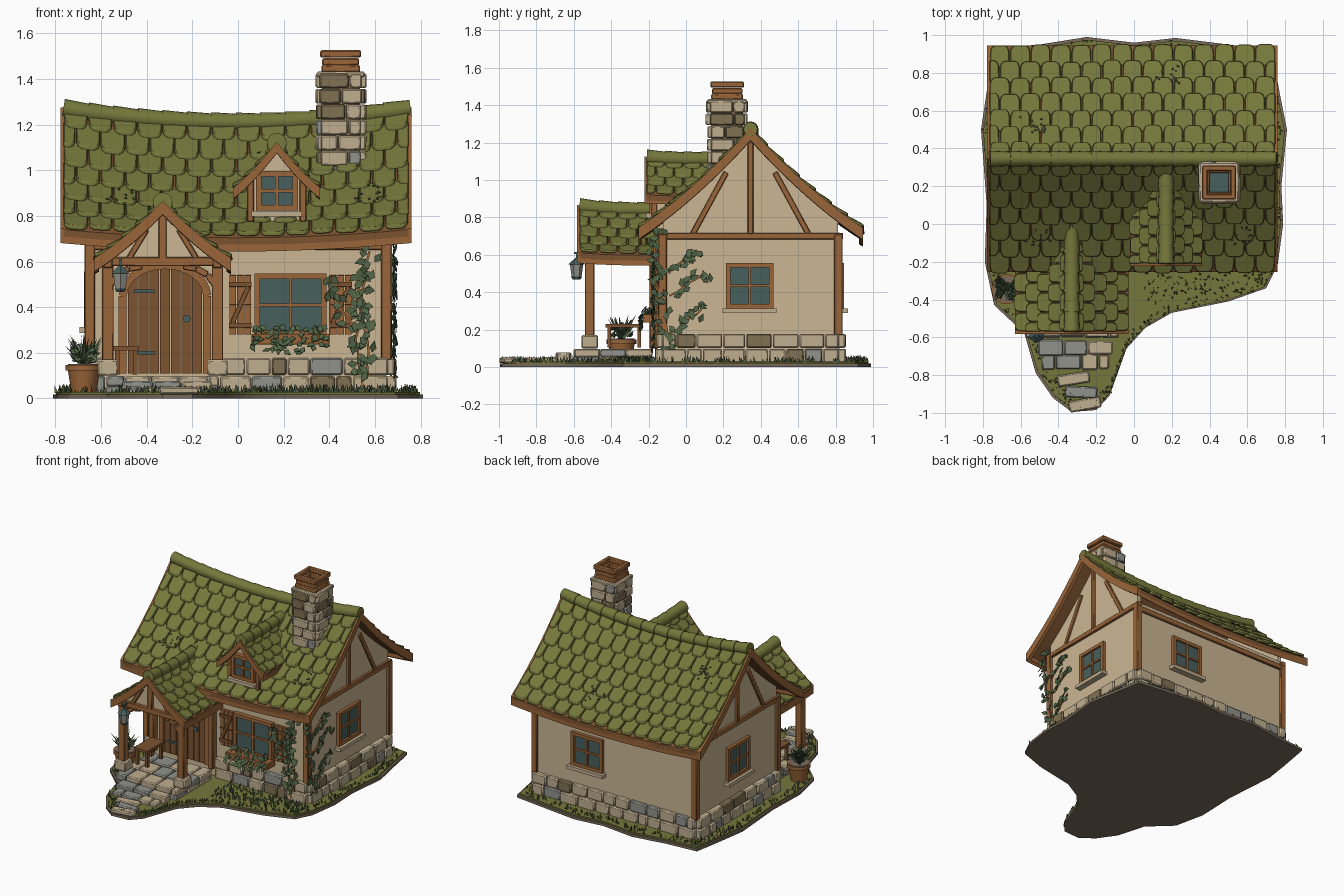
import bpy, bmesh, math, random
from mathutils import Vector as V, Matrix as M
random.seed(4)
R, MAT, parts = random.uniform, {}, []
if "Cube" in bpy.data.objects:
    bpy.data.objects.remove(bpy.data.objects["Cube"], do_unlink=True)
for name, rgb in dict(moss=(.178, .186, .044), plaster=(.6, .47, .295), wood=(.32, .13, .041), dark_wood=(.2, .086, .03),
                      tan_stone=(.53, .43, .28), grey_stone=(.29, .29, .265), brown_stone=(.22, .165, .09),
                      glass=(.064, .117, .11), leaf=(.08, .125, .06), soil=(.19, .145, .105)).items():
    MAT[name] = mat = bpy.data.materials.new(name)
    mat.use_nodes, mat.diffuse_color = True, (*rgb, 1)
    mat.node_tree.nodes["Principled BSDF"].inputs["Base Color"].default_value = (*rgb, 1)

# Helpers: each adds to the latest part
def part(name, mats, bevel=0):
    parts.append((bmesh.new(), name, mats, bevel))
def vert(p):
    return parts[-1][0].verts.new(p)
def face(verts, m=0):
    parts[-1][0].faces.new(verts).material_index = m
def paint(res, m):
    for f in {f for v in res["verts"] for f in v.link_faces}:
        f.material_index = m
def box(c, s, m=0, rot=M()):
    paint(bmesh.ops.create_cube(parts[-1][0], size=1, matrix=M.Translation(c) @ rot @ M.Diagonal((*s, 1))), m)
def beam(a, b, w, d, m=0):
    a, b = V(a), V(b)
    box((a + b) / 2, ((b - a).length, w, d), m, (b - a).to_track_quat("X", "Z").to_matrix().to_4x4())
def cone(c, r1, r2, h, n=16, m=0, rot=M()):
    paint(bmesh.ops.create_cone(parts[-1][0], cap_ends=True, segments=n, radius1=r1, radius2=r2, depth=h,
                                matrix=M.Translation(c) @ rot), m)
def prism(pts, off, m=0):
    a, b = [vert(p) for p in pts], [vert(V(p) + V(off)) for p in pts]
    for f in [a, b[::-1]] + [[a[i - 1], a[i], b[i], b[i - 1]] for i in range(len(a))]:
        face(f, m)
def leaf(p, r, out):
    # thin leaf facing roughly outward
    d = (V(out) + V((R(-.4, .4), R(-.4, .4), R(-.2, .5)))).normalized()
    q = d.to_track_quat("Z", "Y") @ M.Rotation(R(0, 6), 3, "Z").to_quaternion()
    prism([V(p) + q @ V(k) * r for k in ((-1, 0, 0), (-.2, -.65, 0), (1, 0, 0), (-.2, .65, 0))], d * .004)
def blade(p, r, h, lean, m=0):
    d, tip = M.Rotation(R(0, 6), 3, "Z") @ V((r, 0, 0)), V((R(-lean, lean), R(-lean, lean), h))
    face([vert(k) for k in (V(p) - d, V(p) + d, V(p) + tip)], m)
def span(a, b, n):
    return [a + (b - a) * i / n for i in range(n + 1)]
def course(a, b, z0, z1, depth, mix=(0, 0, 0, 0, 0, 1, 2)):
    # one row of uneven stones from a to b
    a, b, pos = V(a), V(b), 0
    d, length = (b - a).normalized(), (b - a).length
    while pos < length - .01:
        w = R(.07, .15)
        w = length - pos if length - pos - w < .05 else w
        box((*(a + d * (pos + w / 2)), (z0 + z1) / 2), (w - .006, depth + R(-.012, .012), z1 - z0 - .005),
            random.choice(mix), M.Rotation(math.atan2(d.y, d.x), 4, "Z"))
        pos += w
def shell(P, ss, ts, lo, hi, m=0):
    # solid layer following a roof surface
    g, bm = [[vert(P(s, t, lo)) for t in ts] for s in ss], parts[-1][0]
    fs = [bm.faces.new((a[j], b[j], b[j + 1], a[j + 1])) for a, b in zip(g, g[1:]) for j in range(len(ts) - 1)]
    for f in fs:
        f.material_index = m
    top = bmesh.ops.extrude_face_region(bm, geom=fs, use_keep_orig=True)["geom"]
    bmesh.ops.translate(bm, vec=(0, 0, hi - lo), verts=[v for v in top if isinstance(v, bmesh.types.BMVert)])

# Roofs: decking with edge boards, clipped shingles, ridge caps
def roof(name, axis, c, s0, s1, half, zr, drop, sag, rows, cols, edge):
    def P(s, t, lift):
        z = zr - drop * (1.25 * abs(t) - .25 * t * t) - sag * 4 * s * (1 - s) * (1 - .4 * abs(t)) + lift
        along, across = s0 + (s1 - s0) * s, c + half * t
        return V((along, across, z) if axis == "x" else (across, along, z))
    part(name + "_timber", "wood dark_wood")
    shell(P, span(0, 1, 12), span(-1, 1, 20), -.03, 0, 1)
    e = .0125 / (s1 - s0)
    for q in (0, 1):
        shell(P, [q - e, q + e], span(-1, 1, 20), -edge, .004)
        shell(P, span(0, 1, 12), [(2 * q - 1) * (1 - .02 / half), 2 * q - 1], -edge, -.002)
    part(name + "_shingles", "moss", .004)
    shape = [(-.5, 0), (.5, 0), (.49, .72), (.43, .9), (.28, 1), (-.28, 1), (-.43, .9), (-.49, .72)]
    for side, r in [(q, r) for q in (-1, 1) for r in range(rows)]:
        for k in range(cols + r % 2):
            mid, w, end = (k + .5 - r % 2 / 2) / cols, R(.93, 1) / cols, (r + R(.98, 1.1)) / rows
            prism([P(min(1, max(0, mid + u * w)), side * max(0, end - (1 - v) * 1.35 / rows), .006 + .022 * v)
                   for u, v in shape], (0, 0, -.02))
    part(name + "_ridge", "moss")
    for k in range(cols):
        a, b = P(k / cols, 0, 0), P((k + 1.08) / cols, 0, 0)
        cone((a + b) / 2, .043, .037, (b - a).length, 16, 0, (b - a).to_track_quat("Z", "Y").to_matrix().to_4x4())
    return P
main = roof("main_roof", "x", .345, -.765, .748, .6, 1.27, .53, .06, 7, 14, .06)
porch = roof("porch_roof", "y", -.33, -.57, .05, .3, .86, .25, .02, 5, 6, .055)
dormer = roof("dormer_roof", "y", .17, -.21, .28, .19, 1.12, .2, .01, 4, 5, .045)

# Plaster walls and gables
part("walls", "plaster")
box((0, .345, .37), (1.3, .95, .7))
box((.17, 0, .85), (.235, .32, .22))
for P, s, t, base, off in ((main, .077, .78, .6, (.03, 0, 0)), (main, .935, .78, .6, (-.03, 0, 0)),
                           (porch, .06, .85, .6, (0, .02, 0)), (dormer, .1, .62, .8, (0, .02, 0))):
    top = [P(s, k, -.035) for k in span(-t, t, 12)]
    prism(top + [V((p.x, p.y, base)) for p in (top[-1], top[0])], off)

# Timber frame and porch frame, mirrored
part("timber_frame", "wood", .004)
for sg in (-1, 1):
    x = sg * .65
    beam((x, -.15, .7), (x, .84, .7), .035, .035)
    beam((x, .345, .71), (x, .345, 1.2), .03, .04)
    for q in (-1, 1):
        box((x, .345 + q * .47, .44), (.045, .045, .54))
        beam((x, .345 + q * .31, .71), (x, .345 + q * .13, 1.04), .025, .03)
    box((.17 + sg * .115, -.17, .87), (.03, .03, .19))
    beam((-.66, .345 + sg * .475, .67), (.66, .345 + sg * .475, .67), .03, .04)
part("porch_frame", "wood", .004)
for sg in (-1, 1):
    x = -.33 + sg * .24
    box((x, -.515, .38), (.05, .05, .44))
    box((x, -.17, .35), (.04, .05, .5))
    beam((x, -.56, .595), (x, -.13, .595), .04, .045)
    curve = [(x - sg * .15 * (1 - math.cos(a)), -.525, .45 + .13 * math.sin(a)) for a in span(0, math.pi / 2, 4)]
    for a, b in zip(curve, curve[1:]):
        beam(a, b, .03, .03)
    beam((-.33 + sg * .15, -.54, .61), (-.33 + sg * .07, -.54, .74), .025, .025)
beam((-.61, -.53, .6), (-.05, -.53, .6), .05, .04)
beam((-.33, -.54, .61), (-.33, -.54, .83), .03, .035)

# Arched plank door with frame, strap hinges and knob
part("door", "wood dark_wood glass")
for x in span(-.141, .141, 6):
    top = .45 + .12 * math.sqrt(1 - (x / .19) ** 2)
    box((-.32 + x, -.145, (.11 + top) / 2), (.043, .03, top - .11), 1)
arch = [(-.32 + .185 * math.cos(a), -.15, .45 + .135 * math.sin(a)) for a in span(0, math.pi, 10)]
for a, b in zip([(-.135, -.15, .11)] + arch, arch + [(-.505, -.15, .11)]):
    beam(a, b, .045, .035)
for z in (.2, .47):
    box((-.41, -.165, z), (.09, .012, .014), 2)
cone((-.225, -.168, .35), .017, .017, .02, 10, 2, M.Rotation(math.pi / 2, 4, "X"))

# Paned windows, built facing the front and then turned
for name, loc, turn, w, h in (("front", (.23, -.135, .41), 0, .29, .25), ("dormer", (.17, -.165, .91), 0, .16, .15),
                              ("left", (.645, .34, .435), 90, .23, .22), ("right", (-.645, .34, .435), -90, .23, .22),
                              ("back", (.22, .815, .435), 180, .23, .22)):
    part(name + "_window", "wood glass tan_stone")
    box((0, 0, 0), (w, .028, h), 1)
    for q, k in ((-1, .024), (0, .014), (1, .024)):
        box((q * w / 2, -.01, 0), (k, k + .014, h + k))
        box((0, -.01, q * h / 2), (w + k, k + .014, k))
    if name != "front":
        box((0, -.02, -h / 2 - .025), (w + .06, .06, .025), 2)
    parts[-1][0].transform(M.Translation(loc) @ M.Rotation(math.radians(turn), 4, "Z"))
part("shutters_and_flower_box", "wood dark_wood", .003)
for x in (.01, .45):
    for k in (-1, 0, 1):
        box((x + k * .033, -.14, .41), (.03, .02, .26))
        box((x, -.155, .41 + k * .09), (.1, .014, .02 * abs(k) + .002), 1)
    beam((x - .035, -.155, .33), (x + .035, -.155, .49), .014, .02, 1)
box((.23, -.185, .26), (.34, .09, .045))

# Foundation, porch floor, path, plinths and chimney
part("stonework", "tan_stone grey_stone brown_stone", .007)
corners = [(-.08, -.13), (.66, -.13), (.66, .82), (-.66, .82), (-.66, -.13), (-.58, -.13)]
for z in (.02, .1):
    for a, b in zip(corners, corners[1:]):
        course(a, b, z, z + .08, .06)
    for y in (-.53, -.39, -.25):
        course((-.58, y), (-.08, y), z / 2, z / 2 + .05, .135, (0, 1))
for y, z, w in ((-.655, .08, .2), (-.73, .055, .18)):
    course((-.31 - w, y), (-.31 + w, y), .01, z, .08, (0, 0, 0, 1))
for x, y, m in ((-.32, -.82, 0), (-.28, -.89, 1), (-.26, -.955, 0)):
    box((x, y, .035), (.17, .06, .03), m, M.Rotation(R(-.15, .2), 4, "Z"))
for x in (-.57, -.09):
    box((x, -.515, .135), (.09, .09, .07))
part("chimney", "tan_stone grey_stone brown_stone wood glass", .006)
box((.45, .22, 1.18), (.17, .17, .48), 2)
box((.45, .22, 1.42), (.21, .21, .025))
box((.45, .22, 1.45), (.13, .13, .02), 4)
for k in range(4):
    rot = M.Rotation(math.pi / 2 * k, 4, "Z")
    for z in span(.95, 1.358, 6):
        a, b = [V((.45, .22)) + rot.to_2x2() @ V(q) * (.09 if z < 1.25 else .095) for q in ((1, 1), (-1, 1))]
        course(a, b, z, z + .068, .035, (0, 0, 0, 0, 1, 2))
    for z, h in ((1.445, .07), (1.475, .066), (1.51, .075)):
        box(V((.45, .22, z)) + rot @ V((0, h, 0)), (h * 2 + .03, .03, .033), 3, rot)

# Hanging lantern, bench, flower pot and plants
part("porch_items", "wood dark_wood grey_stone glass soil")
for x, y, z, r1, r2, h, n, m in ((-.515, -.585, .515, .026, .036, .07, 6, 2), (-.515, -.585, .565, .045, .008, .035, 6, 3),
                                 (-.515, -.585, .475, .02, .03, .015, 6, 3), (-.675, -.345, .08, .055, .072, .11, 16, 0),
                                 (-.675, -.345, .135, .08, .08, .025, 16, 0), (-.675, -.345, .145, .07, .07, .012, 16, 4)):
    cone((x, y, z), r1, r2, h, n, m)
beam((-.515, -.585, .57), (-.515, -.585, .61), .008, .008, 3)
beam((-.515, -.6, .61), (-.515, -.53, .61), .012, .012, 3)
box((-.49, -.33, .22), (.11, .2, .02), 1)
for x, y in ((-.53, -.41), (-.45, -.41), (-.53, -.25), (-.45, -.25)):
    box((x, y, .16), (.02, .02, .11), 1)
part("plants", "leaf")
for k in range(40):
    blade((-.675, -.345, .145), .016, R(.06, .15), .085)
    for x, y, z in ((R(-.73, -.62), R(-.4, -.29), R(.16, .24)), (R(.06, .4), R(-.23, -.16), R(.27, .31)),
                    (R(.06, .4), -.24, R(.2, .28))):
        leaf((x, y, z), .02, (0, -1, .6))
for s, t in ((.15, .3), (.62, .75), (.87, -.68), (.17, -.7), (.6, -.35)):
    for k in range(14):
        leaf(main(s + R(-.045, .045), t + R(-.08, .08), .034), .009, (0, t, 1))

# Climbing vine around the corner: start, step, length, facing
part("vine", "leaf wood")
for p, step, n, out in [((.54, -.16, .04), (-.002, 0, .055), 11, (0, -1, 0)), ((.53, -.16, .3), (-.02, 0, .04), 5, (0, -1, 0)),
                        ((.57, -.16, .1), (.003, 0, .05), 9, (0, -1, 0)), ((.67, -.1, .04), (0, .002, .058), 12, (1, 0, 0))
                        ] + [((.67, -.09, z), (0, .033, .025), 5, (1, 0, 0)) for z in (.18, .38, .5)]:
    p, along = V(p), V((-out[1], out[0], 0))
    for i in range(n):
        q = p + V(step) + along * R(-.02, .02)
        beam(p, q, .01, .01, 1)
        for j in range(3):
            leaf(q + along * R(-.04, .04) + V(out) * R(.005, .02) + V((0, 0, R(-.03, .03))), .026, out)
        p = q

# Ground with soil edge and grass tufts
outline = [(-.74, .93), (-.5, .95), (-.25, .99), (0, .96), (.22, .985), (.5, .95), (.73, .92), (.77, .7), (.81, .5), (.78, .2),
           (.79, 0), (.76, -.22), (.7, -.34), (.5, -.41), (.2, -.47), (.06, -.55), (-.04, -.66), (-.09, -.8), (-.13, -.91),
           (-.2, -.985), (-.33, -.995), (-.43, -.92), (-.52, -.79), (-.58, -.58), (-.74, -.43), (-.79, -.2), (-.78, .1),
           (-.81, .5), (-.78, .7)]
part("ground", "soil moss")
prism([(x, y, 0) for x, y in outline], (0, 0, .018))
prism([(x * .985, y * .985, .018) for x, y in outline], (0, 0, .01), 1)
part("grass", "leaf moss")
for k in range(640):
    a = random.randrange(len(outline))
    blade((*(V(outline[a - 1]).lerp(V(outline[a]), R(0, 1)) * R(.92, .985)), .025), .008, R(.015, .04), .012, k % 3 // 2)
for x in span(.05, .68, 180):
    blade((x, R(-.44 + x * .15, -.18), .025), .009, R(.02, .045), .015)

# Turn every part into an object
for bm, name, mats, bevel in parts:
    bmesh.ops.recalc_face_normals(bm, faces=bm.faces[:])
    me = bpy.data.meshes.new(name)
    bm.to_mesh(me)
    me.shade_smooth()
    me.set_sharp_from_angle(angle=.5)
    for k in mats.split():
        me.materials.append(MAT[k])
    o = bpy.data.objects.new(name, me)
    bpy.context.collection.objects.link(o)
    if bevel:
        b = o.modifiers.new("bevel", "BEVEL")
        b.width, b.segments = bevel, 1
